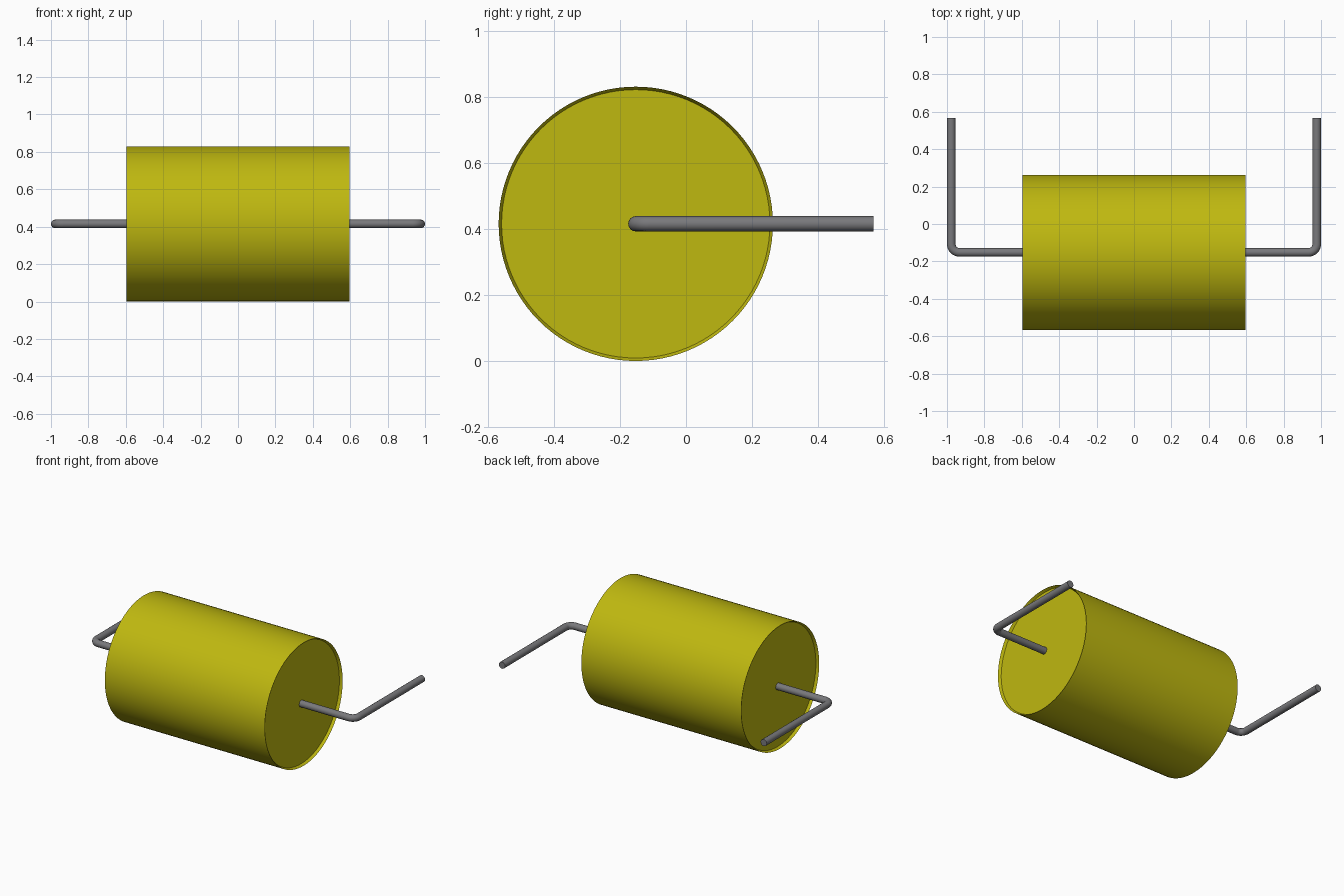
import bpy
import bmesh
from math import cos, sin, pi, radians

cube = bpy.data.objects.get("Cube")
if cube:
    bpy.data.objects.remove(cube, do_unlink=True)

AXIS_Y, AXIS_Z = -0.152, 0.415
BODY_R, HALF_LEN = 0.415, 0.597
WIRE_R, WIRE_X, WIRE_END, BEND_R = 0.023, 0.977, 0.567, 0.045


def make_material(name, color):
    mat = bpy.data.materials.new(name)
    mat.use_nodes = True
    mat.diffuse_color = color
    mat.node_tree.nodes["Principled BSDF"].inputs["Base Color"].default_value = color
    return mat


yellow = make_material("olive yellow", (0.52, 0.48, 0.005, 1))
grey = make_material("wire grey", (0.19, 0.19, 0.2, 1))


def smooth(obj):
    bpy.ops.object.select_all(action="DESELECT")
    obj.select_set(True)
    bpy.context.view_layer.objects.active = obj
    bpy.ops.object.shade_smooth_by_angle(angle=radians(35))


# Body: a lathed profile along x with shallow, slightly tapered end recesses
def make_body(segments=96):
    floor_x, floor_r = HALF_LEN - 0.018, BODY_R - 0.009
    profile = [(-floor_x, floor_r), (-HALF_LEN, BODY_R),
               (HALF_LEN, BODY_R), (floor_x, floor_r)]
    bm = bmesh.new()
    rings = []
    for x, r in profile:
        angles = [2 * pi * i / segments for i in range(segments)]
        rings.append([bm.verts.new((x, r * cos(a), r * sin(a))) for a in angles])
    for a, b in zip(rings, rings[1:]):
        for i in range(segments):
            j = (i + 1) % segments
            bm.faces.new((a[i], a[j], b[j], b[i]))
    bm.faces.new(rings[0])
    bm.faces.new(rings[-1])
    bmesh.ops.recalc_face_normals(bm, faces=bm.faces)
    mesh = bpy.data.meshes.new("body")
    bm.to_mesh(mesh)
    bm.free()
    obj = bpy.data.objects.new("body", mesh)
    bpy.context.collection.objects.link(obj)
    obj.location = (0, AXIS_Y, AXIS_Z)
    mesh.materials.append(yellow)
    smooth(obj)


# Lead: round wire leaving the body end and bending towards the back
def make_lead(name, side, bend_steps=10):
    path = [(HALF_LEN - 0.05, 0)]
    for i in range(bend_steps + 1):
        a = pi / 2 * i / bend_steps
        path.append((WIRE_X - BEND_R + BEND_R * sin(a), BEND_R - BEND_R * cos(a)))
    path.append((WIRE_X, WIRE_END - AXIS_Y))
    curve = bpy.data.curves.new(name, "CURVE")
    curve.dimensions = "3D"
    curve.bevel_depth = WIRE_R
    curve.bevel_resolution = 6
    curve.use_fill_caps = True
    spline = curve.splines.new("POLY")
    spline.points.add(len(path) - 1)
    for point, (x, y) in zip(spline.points, path):
        point.co = (side * x, y, 0, 1)
    curve.materials.append(grey)
    obj = bpy.data.objects.new(name, curve)
    bpy.context.collection.objects.link(obj)
    obj.location = (0, AXIS_Y, AXIS_Z)
    bpy.ops.object.select_all(action="DESELECT")
    obj.select_set(True)
    bpy.context.view_layer.objects.active = obj
    bpy.ops.object.convert(target="MESH")
    smooth(bpy.context.view_layer.objects.active)


make_body()
make_lead("left_lead", 1)
make_lead("right_lead", -1)
